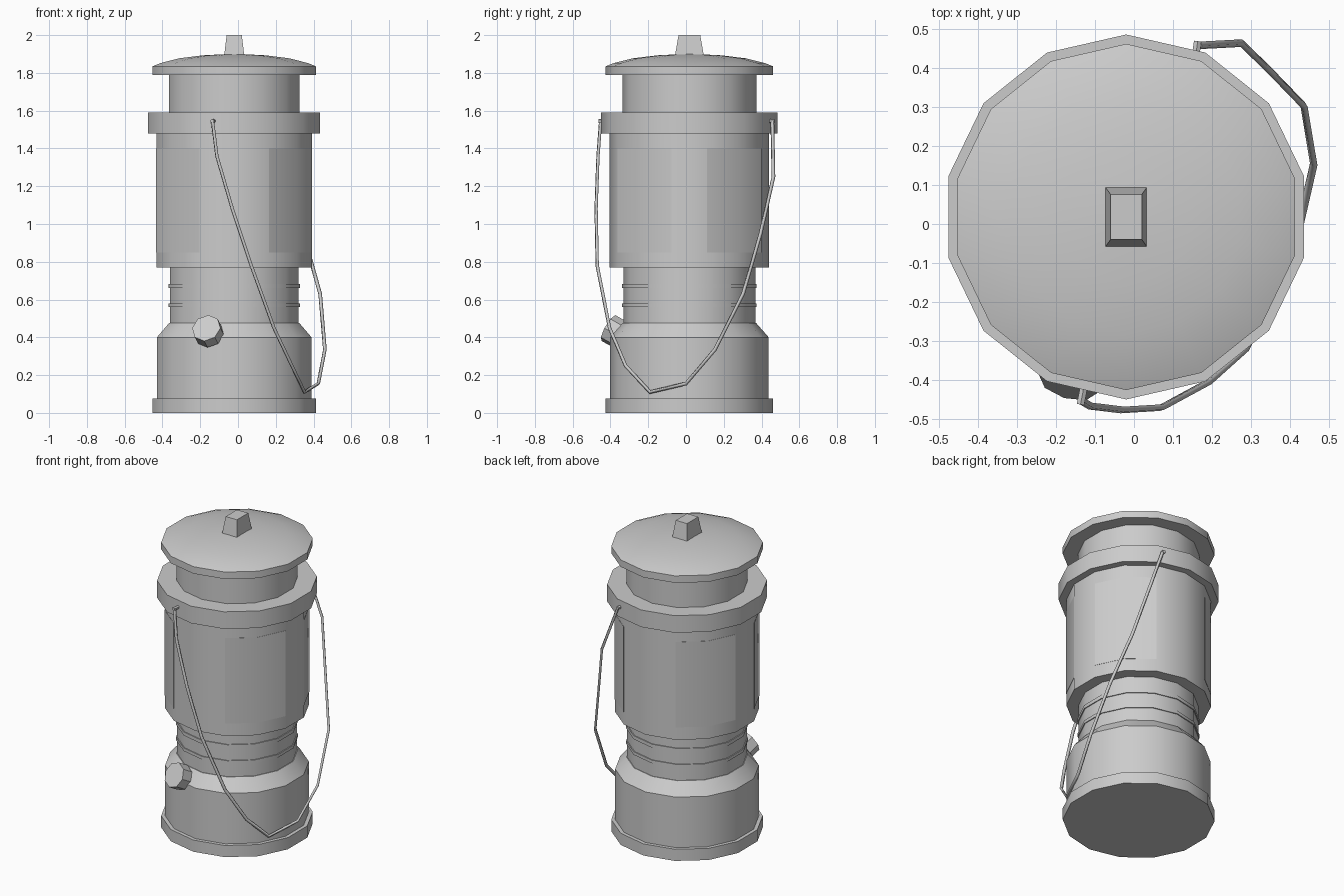
import bpy, bmesh
from math import sin, cos, pi, radians
from mathutils import Vector

if "Cube" in bpy.data.objects:
    bpy.data.objects.remove(bpy.data.objects["Cube"])

CX, CY, N = -0.02, 0.018, 14


def finish(name, bm, smooth=True):
    bmesh.ops.recalc_face_normals(bm, faces=bm.faces)
    me = bpy.data.meshes.new(name)
    bm.to_mesh(me)
    bm.free()
    ob = bpy.data.objects.new(name, me)
    bpy.context.collection.objects.link(ob)
    if smooth:
        bpy.ops.object.select_all(action='DESELECT')
        ob.select_set(True)
        bpy.context.view_layer.objects.active = ob
        bpy.ops.object.shade_smooth_by_angle(angle=radians(30))
    return ob


def rim_point(r, i, z):
    a = pi / 2 + 2 * pi * i / N
    return Vector((CX + r * cos(a), CY + r * sin(a), z))


def lathe(name, profile):
    """Closed 14-sided turned shape from (radius, z) pairs."""
    bm = bmesh.new()
    rings = [[bm.verts.new(rim_point(r, i, z)) for i in range(N)] for r, z in profile]
    for a, b in zip(rings, rings[1:]):
        for i in range(N):
            j = (i + 1) % N
            bm.faces.new((a[i], a[j], b[j], b[i]))
    bm.faces.new(rings[0][::-1])
    bm.faces.new(rings[-1])
    return finish(name, bm)


# Turned parts from bottom to top
lathe("fuel_base", [(.443, 0), (.443, .075), (.42, .075), (.42, .40), (.354, .475)])
lathe("lower_neck", [(.350, .46), (.350, .56), (.356, .56), (.356, .58), (.350, .58),
                     (.350, .66), (.356, .66), (.356, .683), (.350, .683), (.350, .79)])
lathe("main_body", [(.422, .77), (.422, 1.49)])
lathe("shoulder_ring", [(.467, 1.48), (.467, 1.59)])
lathe("upper_neck", [(.354, 1.58), (.354, 1.80)])
lathe("cap", [(.443, 1.79), (.443, 1.835), (.40, 1.852), (.30, 1.877),
              (.17, 1.893), (.03, 1.90)])

# Window panels lying on the body, two sides wide each
for k, start in enumerate((1, 4, 8, 11)):
    bm = bmesh.new()
    cols = [[bm.verts.new(rim_point(r, start + i, z))
             for r, z in ((.4235, .85), (.4235, 1.40), (.418, 1.40), (.418, .85))]
            for i in range(3)]
    for a, b in zip(cols, cols[1:]):
        for i in range(4):
            j = (i + 1) % 4
            bm.faces.new((a[i], a[j], b[j], b[i]))
    bm.faces.new(cols[0])
    bm.faces.new(cols[-1])
    finish(f"window_panel_{k + 1}", bm)

# Tapered block on the cap
bm = bmesh.new()
bmesh.ops.create_cube(bm, size=1)
for v in bm.verts:
    top = v.co.z > 0
    v.co = Vector((CX + v.co.x * (.08 if top else .108),
                   CY + v.co.y * (.115 if top else .155), 2.0 if top else 1.885))
finish("top_knob", bm, False)


def rod(name, start, end, r1, r2, sides):
    start, end = Vector(start), Vector(end)
    d = end - start
    bm = bmesh.new()
    bmesh.ops.create_cone(bm, cap_ends=True, segments=sides, radius1=r1, radius2=r2,
                          depth=d.length)
    bm.transform(d.to_track_quat('Z', 'Y').to_matrix().to_4x4())
    bmesh.ops.translate(bm, verts=bm.verts, vec=(start + end) / 2)
    return finish(name, bm, False)


# Wick knob and handle pegs
rod("wick_knob", (-.150, -.35, .415), (-.168, -.41, .449), .078, .078, 8)
rod("wick_stem", (-.13, -.29, .38), (-.155, -.37, .43), .03, .03, 8)
rod("handle_peg_front", (-.125, -.40, 1.545), (-.137, -.462, 1.545), .011, .011, 6)
rod("handle_peg_back", (.155, .41, 1.545), (.163, .468, 1.545), .011, .011, 6)

# Wire handle hanging to one side
path = [(-.135, -.452, 1.545), (-.112, -.466, 1.36), (-.03, -.476, 1.08), (.07, -.47, .78),
        (.19, -.405, .45), (.285, -.32, .25), (.352, -.19, .11), (.425, 0, .155),
        (.46, .153, .335), (.435, .302, .63), (.345, .395, .95), (.275, .463, 1.25),
        (.165, .457, 1.545)]
cu = bpy.data.curves.new("wire_handle", 'CURVE')
cu.dimensions = '3D'
cu.bevel_depth = .010
cu.bevel_resolution = 0
cu.use_fill_caps = True
sp = cu.splines.new('POLY')
sp.points.add(len(path) - 1)
for p, co in zip(sp.points, path):
    p.co = (*co, 1)
bpy.context.collection.objects.link(bpy.data.objects.new("wire_handle", cu))
